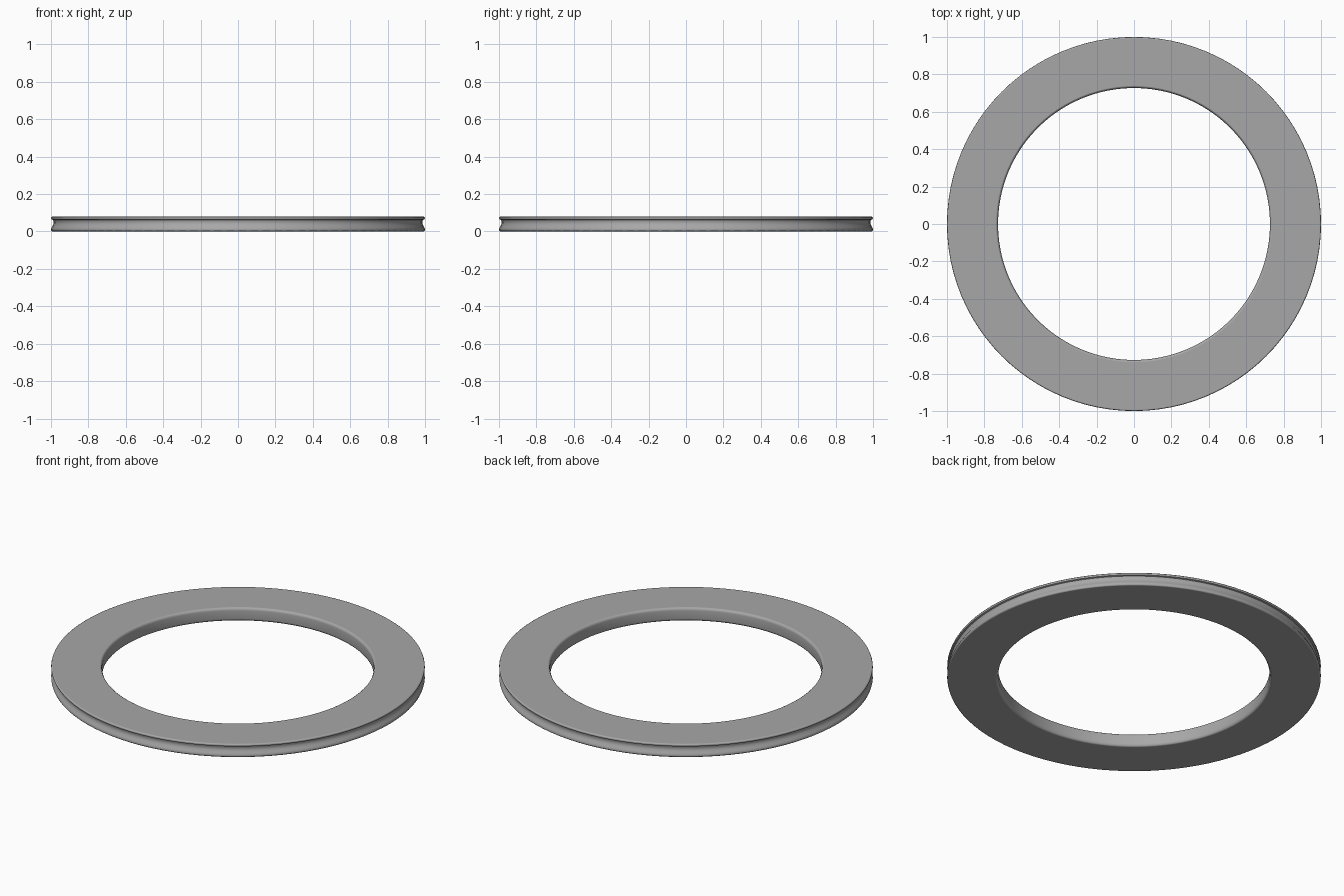
import bpy, bmesh, math

if "Cube" in bpy.data.objects:
    bpy.data.objects.remove(bpy.data.objects["Cube"])

SEGMENTS = 96

# Closed cross-section (radius, height): bevelled bore, grooved outer rim
profile = [
    (0.740, 0.0), (0.732, 0.005), (0.727, 0.016), (0.727, 0.064),
    (0.732, 0.075), (0.740, 0.08),
    (0.992, 0.08), (0.998, 0.077), (1.0, 0.072), (0.997, 0.065), (0.989, 0.062),
    (0.986, 0.053), (0.986, 0.044), (0.989, 0.033), (0.996, 0.022),
    (1.0, 0.012), (0.998, 0.004), (0.992, 0.0),
]

# Revolve the section around z
bm = bmesh.new()
rings = []
for i in range(SEGMENTS):
    a = 2 * math.pi * i / SEGMENTS
    rings.append([bm.verts.new((r * math.cos(a), r * math.sin(a), z)) for r, z in profile])
n = len(profile)
for i in range(SEGMENTS):
    p, q = rings[i], rings[(i + 1) % SEGMENTS]
    for j in range(n):
        k = (j + 1) % n
        bm.faces.new((p[j], q[j], q[k], p[k]))
bmesh.ops.recalc_face_normals(bm, faces=bm.faces)

mesh = bpy.data.meshes.new("flat_ring")
bm.to_mesh(mesh)
bm.free()
ring = bpy.data.objects.new("flat_ring", mesh)
bpy.context.collection.objects.link(ring)

# Dark grey finish
mat = bpy.data.materials.new("dark_grey")
mat.diffuse_color = (0.39, 0.39, 0.39, 1.0)
mat.use_nodes = True
mat.node_tree.nodes["Principled BSDF"].inputs["Base Color"].default_value = mat.diffuse_color
mesh.materials.append(mat)

# Smooth rounded edges, with the broad faces kept flat by weighted normals
bpy.context.view_layer.objects.active = ring
ring.select_set(True)
bpy.ops.object.shade_smooth_by_angle(angle=math.radians(45))
weighted = ring.modifiers.new("flat_faces", 'WEIGHTED_NORMAL')
weighted.keep_sharp = True
weighted.weight = 100
